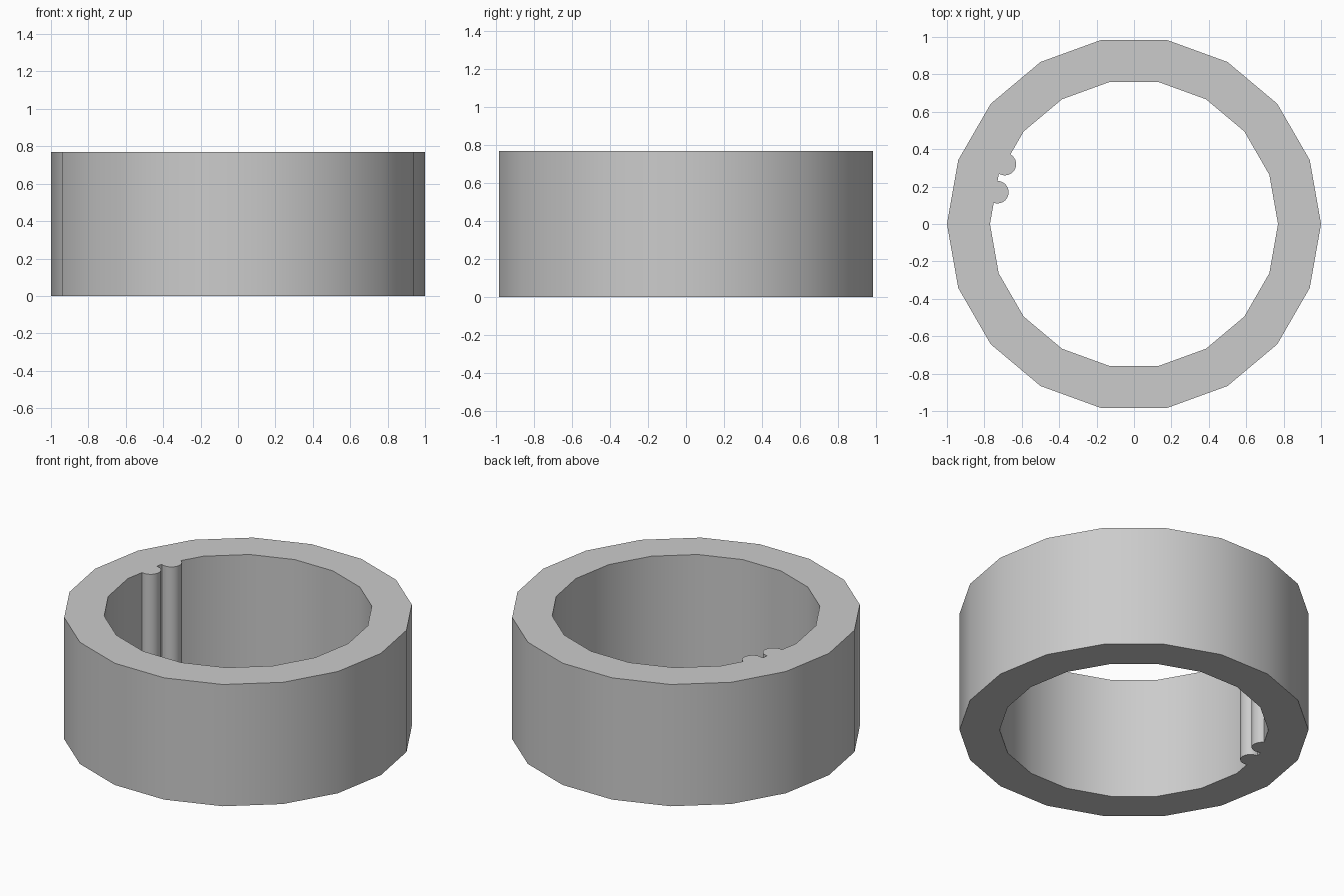
import bpy, bmesh, math

if "Cube" in bpy.data.objects:
    bpy.data.objects.remove(bpy.data.objects["Cube"])

H = 0.77


def finish(bm, name):
    bmesh.ops.recalc_face_normals(bm, faces=bm.faces)
    mesh = bpy.data.meshes.new(name)
    bm.to_mesh(mesh)
    bm.free()
    ob = bpy.data.objects.new(name, mesh)
    bpy.context.collection.objects.link(ob)
    bpy.ops.object.select_all(action='DESELECT')
    ob.select_set(True)
    bpy.context.view_layer.objects.active = ob
    bpy.ops.object.shade_smooth_by_angle(angle=math.radians(30))
    return ob


# 18-sided band: rectangular section swept around z
def ring(name, outer, inner, sides):
    bm = bmesh.new()
    section = [(outer, 0), (outer, H), (inner, H), (inner, 0)]
    loops = []
    for i in range(sides):
        a = math.tau * i / sides
        loops.append([bm.verts.new((r * math.cos(a), r * math.sin(a), z)) for r, z in section])
    for i in range(sides):
        p, q = loops[i], loops[(i + 1) % sides]
        for k in range(4):
            m = (k + 1) % 4
            bm.faces.new((p[k], q[k], q[m], p[m]))
    return finish(bm, name)


# Upright rod partly sunk into the inner wall
def rod(name, x, y, radius):
    bm = bmesh.new()
    bmesh.ops.create_cone(bm, cap_ends=True, segments=32, radius1=radius, radius2=radius, depth=H)
    bmesh.ops.translate(bm, verts=bm.verts, vec=(x, y, H / 2))
    return finish(bm, name)


ring("ring_band", 1.0, 0.77, 18)
rod("inner_rod_upper", -0.69, 0.32, 0.06)
rod("inner_rod_lower", -0.73, 0.17, 0.06)
